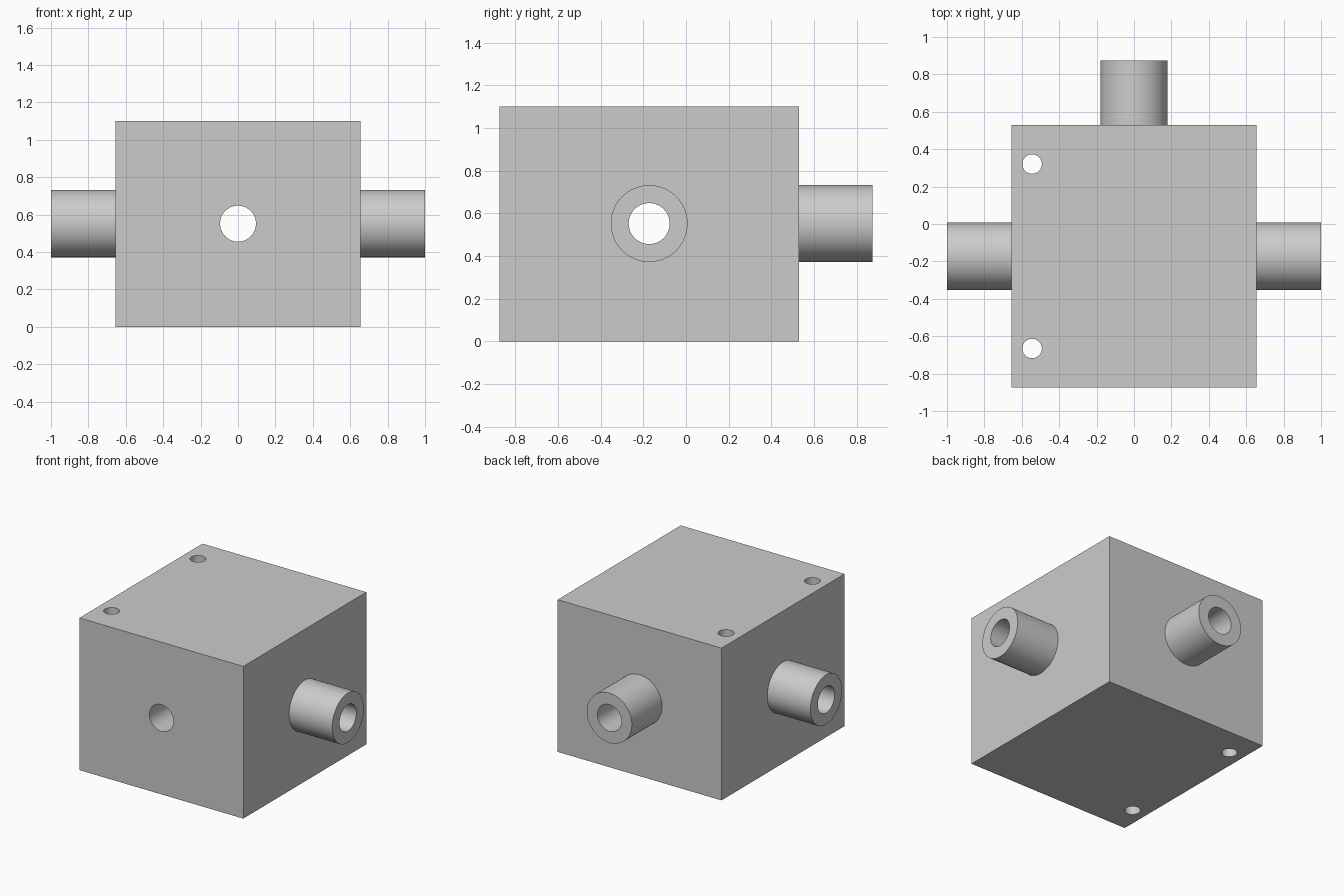
import bpy
import math

cube = bpy.data.objects.get("Cube")
if cube:
    bpy.data.objects.remove(cube, do_unlink=True)

grey = bpy.data.materials.new("plain grey")
grey.use_nodes = True
colour = (0.6, 0.6, 0.6, 1)
grey.diffuse_color = colour
grey.node_tree.nodes["Principled BSDF"].inputs["Base Color"].default_value = colour

FRONT, BACK, TOP = -0.875, 0.53, 1.10
MID_Y, MID_Z = (FRONT + BACK) / 2, TOP / 2 + 0.002
PIPE_END = 0.875
PIPE_R, BORE_R, BOLT_R = 0.18, 0.096, 0.052
TURN = {"X": (0, math.pi / 2, 0), "Y": (math.pi / 2, 0, 0), "Z": (0, 0, 0)}


def rod(name, axis, radius, length, centre):
    bpy.ops.mesh.primitive_cylinder_add(vertices=64, radius=radius, depth=length,
                                        location=centre, rotation=TURN[axis])
    ob = bpy.context.object
    ob.name = name
    ob.data.materials.append(grey)
    return ob


def combine(target, tool, operation):
    mod = target.modifiers.new(tool.name, "BOOLEAN")
    mod.operation, mod.solver, mod.object = operation, "EXACT", tool
    bpy.context.view_layer.objects.active = target
    bpy.ops.object.modifier_apply(modifier=mod.name)
    bpy.data.objects.remove(tool, do_unlink=True)


# Rectangular block
bpy.ops.mesh.primitive_cube_add(size=1, location=(0, MID_Y, TOP / 2))
block = bpy.context.object
block.name = "valve_block"
block.scale = (1.31, BACK - FRONT, TOP)
bpy.ops.object.transform_apply(location=True, rotation=True, scale=True)
block.data.materials.append(grey)

# Pipe stubs on both sides and the back
back_centre = (0, (MID_Y + PIPE_END) / 2, MID_Z)
combine(block, rod("side_pipes", "X", PIPE_R, 2, (0, MID_Y, MID_Z)), "UNION")
combine(block, rod("back_pipe", "Y", PIPE_R, PIPE_END - MID_Y, back_centre), "UNION")

# Crossing bores through the pipes
combine(block, rod("side_bore", "X", BORE_R, 3, (0, MID_Y, MID_Z)), "DIFFERENCE")
combine(block, rod("front_bore", "Y", BORE_R, 3, (0, 0, MID_Z)), "DIFFERENCE")

# Upright bolt holes near the right side
for side in (-1, 1):
    hole = rod("bolt_hole", "Z", BOLT_R, 3, (-0.545, MID_Y + side * 0.493, TOP / 2))
    combine(block, hole, "DIFFERENCE")

# Smooth round walls, crisp edges
bpy.ops.object.select_all(action="DESELECT")
block.select_set(True)
bpy.context.view_layer.objects.active = block
bpy.ops.object.shade_smooth_by_angle(angle=math.radians(30))
